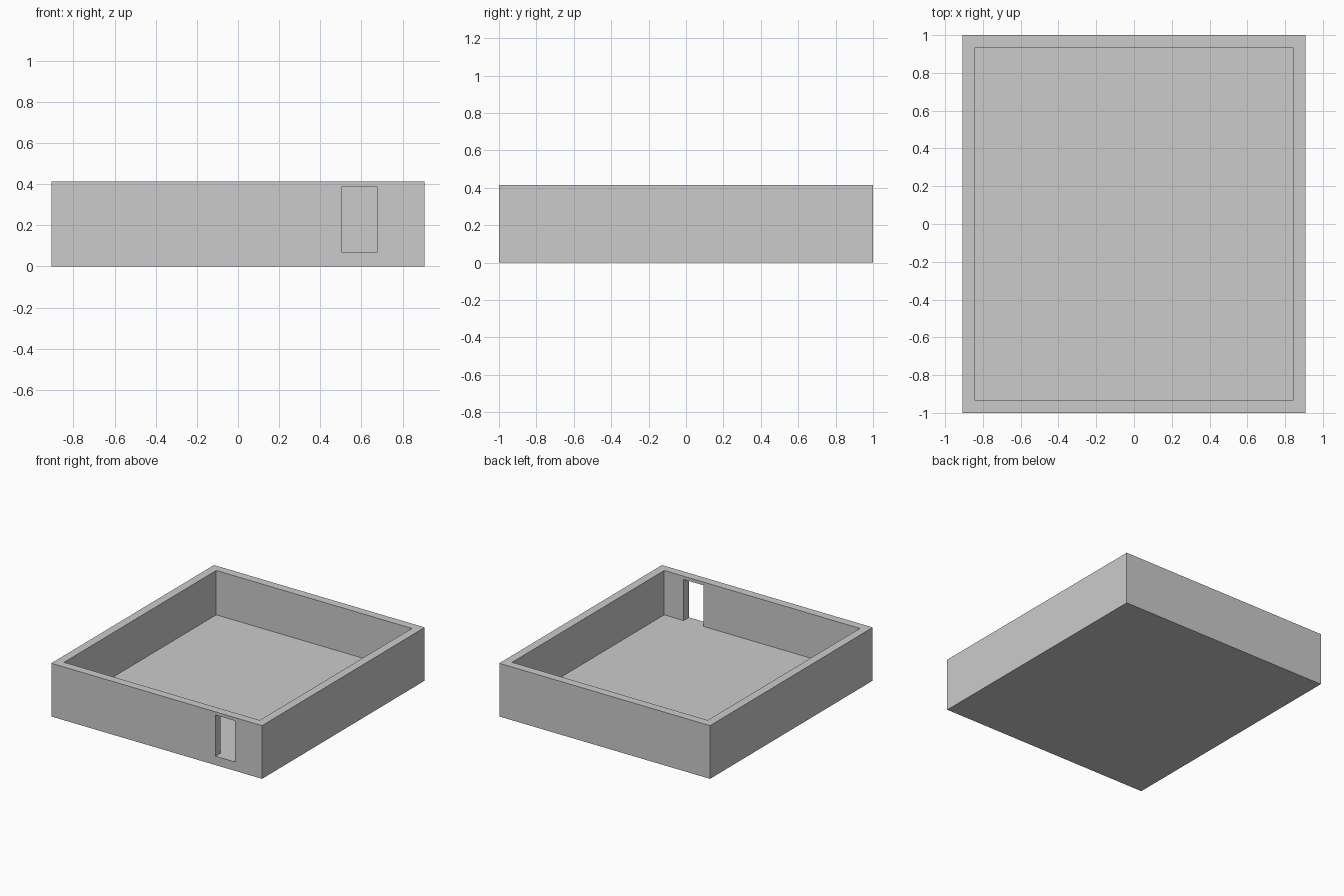
import bpy
from mathutils import Vector

if "Cube" in bpy.data.objects:
    bpy.data.objects.remove(bpy.data.objects["Cube"])


def box(name, lo, hi):
    """Axis-aligned box between two corners."""
    lo, hi = Vector(lo), Vector(hi)
    bpy.ops.mesh.primitive_cube_add(size=1, location=(lo + hi) / 2)
    obj = bpy.context.object
    obj.name = name
    obj.scale = hi - lo
    bpy.ops.object.transform_apply(location=False, rotation=False, scale=True)
    return obj


def cut(target, cutter):
    """Subtract a box from the target and remove the cutter."""
    cutter.hide_render = True
    mod = target.modifiers.new("cut", 'BOOLEAN')
    mod.operation = 'DIFFERENCE'
    mod.solver = 'EXACT'
    mod.object = cutter
    bpy.context.view_layer.objects.active = target
    bpy.ops.object.modifier_apply(modifier=mod.name)
    bpy.data.objects.remove(cutter, do_unlink=True)


X, Y, H = 0.907, 1.0, 0.414      # outer half sizes and height
IX, IY, FLOOR = 0.842, 0.935, 0.069  # inner half sizes and floor thickness

# Wall ring with a doorway in the front wall
walls = box("walls", (-X, -Y, 0), (X, Y, H))
cut(walls, box("room_cutter", (-IX, -IY, -0.2), (IX, IY, H + 0.2)))
cut(walls, box("doorway_cutter", (0.506, -Y - 0.1, FLOOR), (0.675, -IY + 0.1, 0.389)))

# Floor slab filling the ring, flush with the door sill
floor = box("floor", (-IX, -IY, 0), (IX, IY, FLOOR))
